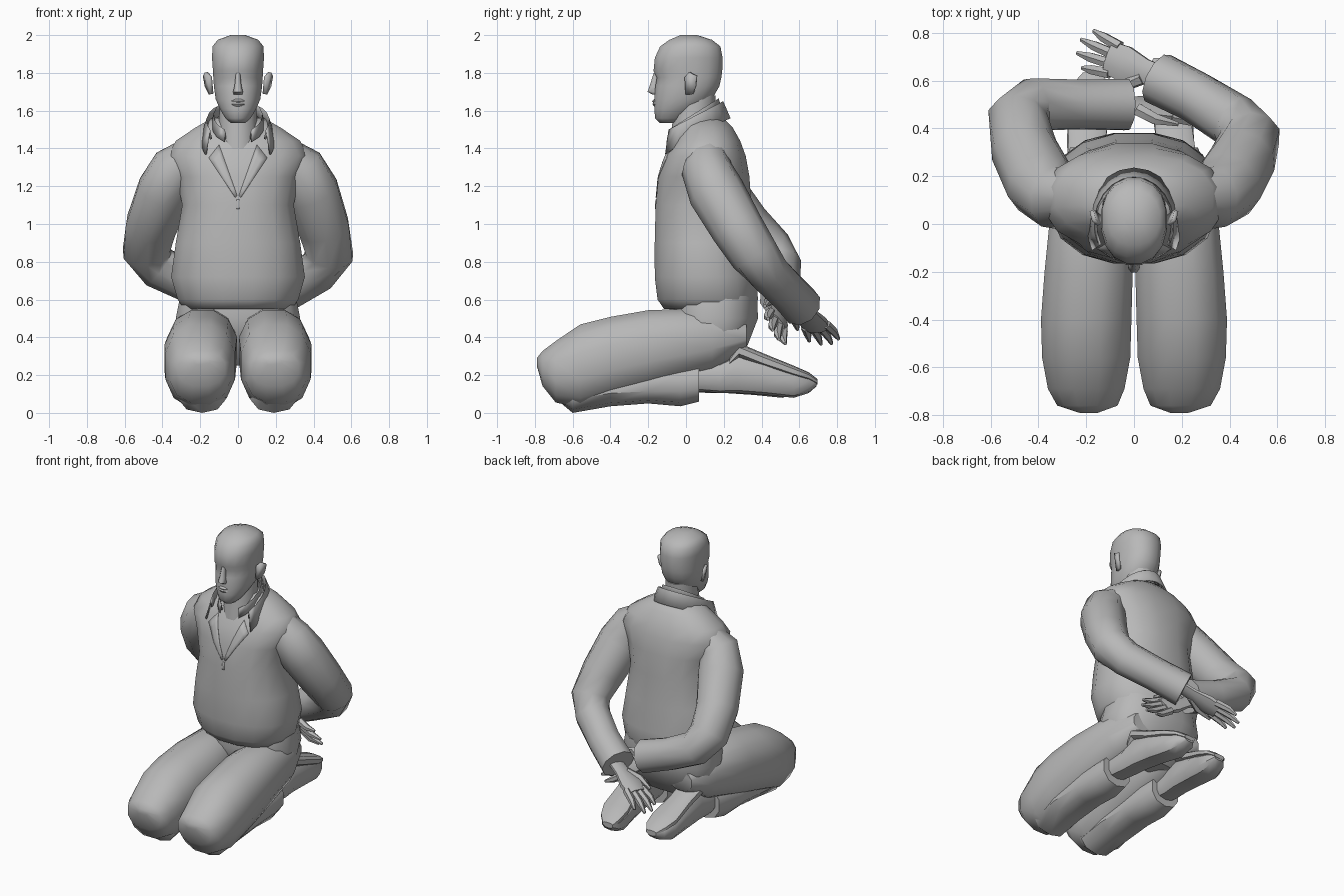
import bpy, bmesh
from math import sin, cos, pi, radians
from mathutils import Vector as V
from mathutils.bvhtree import BVHTree

if "Cube" in bpy.data.objects:
    bpy.data.objects.remove(bpy.data.objects["Cube"])

grey = bpy.data.materials.new("plain grey")
grey.use_nodes = True
grey.diffuse_color = (0.48, 0.48, 0.48, 1)
grey.node_tree.nodes["Principled BSDF"].inputs["Base Color"].default_value = (0.48, 0.48, 0.48, 1)


def finish(name, bm, angle=40, thick=0):
    bmesh.ops.recalc_face_normals(bm, faces=bm.faces)
    mesh = bpy.data.meshes.new(name)
    bm.to_mesh(mesh)
    bm.free()
    ob = bpy.data.objects.new(name, mesh)
    bpy.context.scene.collection.objects.link(ob)
    mesh.materials.append(grey)
    if thick:
        ob.modifiers.new("thickness", "SOLIDIFY").thickness = thick
    bpy.ops.object.select_all(action="DESELECT")
    ob.select_set(True)
    bpy.context.view_layer.objects.active = ob
    bpy.ops.object.shade_smooth_by_angle(angle=radians(angle))
    return ob


def loft(name, rings, n=12, e=2.0, angle=40):
    """Skin superellipse rings, each (centre, half axis u, half axis v)."""
    bm = bmesh.new()
    loops = []
    for c, u, v in rings:
        loop = []
        for i in range(n):
            a = 2 * pi * (i + 0.5) / n
            p, q = cos(a), sin(a)
            p = abs(p) ** (2 / e) * (1 if p > 0 else -1)
            q = abs(q) ** (2 / e) * (1 if q > 0 else -1)
            loop.append(bm.verts.new(V(c) + V(u) * p + V(v) * q))
        loops.append(loop)
    for a, b in zip(loops, loops[1:]):
        for i in range(n):
            bm.faces.new((a[i], a[(i + 1) % n], b[(i + 1) % n], b[i]))
    bm.faces.new(loops[0])
    bm.faces.new(loops[-1])
    return finish(name, bm, angle)


def upright(name, rows, **kw):
    """Rows of height, front y, back y, half width."""
    return loft(name, [((0, (f + b) / 2, z), (w, 0, 0), (0, (b - f) / 2, 0)) for z, f, b, w in rows], **kw)


def lengthwise(name, rows, **kw):
    """Rows of y, centre x, bottom z, top z, half width."""
    return loft(name, [((x, y, (lo + hi) / 2), (w, 0, 0), (0, 0, (hi - lo) / 2)) for y, x, lo, hi, w in rows], **kw)


def limb(name, points, radii, hint=(0, 0, 1), flat=1.0, **kw):
    pts = [V(p) for p in points]
    rings = []
    for i, p in enumerate(pts):
        t = (pts[min(i + 1, len(pts) - 1)] - pts[max(i - 1, 0)]).normalized()
        u = t.cross(V(hint)).normalized()
        rings.append((p, u * radii[i], t.cross(u) * radii[i] * flat))
    return loft(name, rings, **kw)


def flip(rows):
    return [(y, -x, lo, hi, w) for y, x, lo, hi, w in rows]


# Jacket body
jacket = upright("jacket_body", [
    (0.55, -0.12, 0.36, 0.29), (0.60, -0.155, 0.385, 0.325), (0.72, -0.17, 0.38, 0.36),
    (0.90, -0.17, 0.36, 0.335), (1.10, -0.165, 0.35, 0.30), (1.25, -0.15, 0.34, 0.33),
    (1.36, -0.115, 0.32, 0.38), (1.44, -0.065, 0.29, 0.335), (1.51, -0.03, 0.25, 0.23),
    (1.56, 0.0, 0.2, 0.14)], n=16, e=2.3, angle=55)

# Trousers: seat, thighs and shins
upright("trouser_seat", [(0.25, 0.08, 0.22, 0.22), (0.36, -0.05, 0.33, 0.31),
        (0.5, -0.1, 0.385, 0.335), (0.62, -0.08, 0.38, 0.31)], n=16, e=2.4)
thigh = [(0.32, 0.18, 0.34, 0.48, 0.09), (0.14, 0.18, 0.22, 0.56, 0.165), (-0.2, 0.19, 0.12, 0.55, 0.19),
         (-0.4, 0.2, 0.07, 0.515, 0.195), (-0.56, 0.2, 0.02, 0.475, 0.19), (-0.69, 0.2, 0.05, 0.385, 0.165),
         (-0.76, 0.195, 0.14, 0.33, 0.13), (-0.79, 0.19, 0.25, 0.29, 0.04)]
shin = [(-0.66, 0.19, 0.05, 0.2, 0.1), (-0.6, 0.19, 0.0, 0.22, 0.13), (-0.4, 0.2, 0.035, 0.25, 0.14),
        (-0.2, 0.2, 0.05, 0.25, 0.13), (-0.03, 0.2, 0.035, 0.28, 0.12), (0.07, 0.2, 0.06, 0.28, 0.11)]
# Shoes lie with the soles turned up
shoe = [(0.0, 0.2, 0.12, 0.25, 0.07), (0.18, 0.19, 0.105, 0.265, 0.075), (0.27, 0.18, 0.105, 0.31, 0.08),
        (0.42, 0.165, 0.095, 0.28, 0.085), (0.57, 0.145, 0.08, 0.235, 0.09), (0.65, 0.13, 0.105, 0.2, 0.07),
        (0.69, 0.12, 0.14, 0.18, 0.035)]
sole = [(0.23, 0.185, 0.25, 0.29, 0.07), (0.28, 0.18, 0.29, 0.37, 0.085), (0.41, 0.165, 0.24, 0.315, 0.08),
        (0.57, 0.145, 0.19, 0.25, 0.095), (0.65, 0.13, 0.17, 0.215, 0.075), (0.695, 0.12, 0.15, 0.18, 0.04)]
for side, mirror in (("left", lambda r: r), ("right", flip)):
    lengthwise(side + "_thigh", mirror(thigh), n=12, e=2.3, angle=60)
    lengthwise(side + "_shin", mirror(shin), n=10, e=2.3)
    back = 0 if side == "left" else 0.06
    for part, rows in (("shoe", shoe), ("sole", sole)):
        rows = [(y - back, x + back * y * 1.3, lo, hi, w) for y, x, lo, hi, w in rows]
        lengthwise(side + "_" + part, mirror(rows), n=10, e=2.8, angle=35)

# Sleeves folded behind the back
sleeve = [0.09, 0.135, 0.15, 0.14, 0.13, 0.115, 0.108, 0.112]
limb("left_sleeve", [(0.2, 0.12, 1.40), (0.33, 0.11, 1.29), (0.39, 0.16, 1.17), (0.455, 0.27, 0.98), (0.485, 0.36, 0.84),
     (0.42, 0.43, 0.75), (0.26, 0.53, 0.65), (0.1, 0.61, 0.565)], sleeve, hint=(0, 1, 0.3), n=10, angle=50)
limb("right_sleeve", [(-0.2, 0.12, 1.40), (-0.33, 0.11, 1.29), (-0.39, 0.17, 1.17), (-0.46, 0.31, 0.99), (-0.485, 0.44, 0.86),
     (-0.42, 0.5, 0.77), (-0.23, 0.5, 0.68), (-0.03, 0.5, 0.61)], sleeve, hint=(0, 1, 0.3), n=10, angle=50)


def hand(side, wrist, forward, across):
    """Flat palm, four slightly spread fingers and a thumb."""
    w, f, s = V(wrist), V(forward).normalized(), V(across).normalized()
    up = f.cross(s).normalized()
    limb(side + "_palm", [w - f * 0.07, w + f * 0.03, w + f * 0.13, w + f * 0.21], [0.052, 0.055, 0.08, 0.075],
         hint=up, flat=0.4, n=8)
    for i, length in enumerate((0.15, 0.19, 0.185, 0.14)):
        o = (i - 1.5) * 0.04
        base = w + f * 0.18 + s * o
        tip = base + (f + s * o * 2.5).normalized() * length - up * 0.015
        limb(f"{side}_finger_{i + 1}", [base, base.lerp(tip, 0.6) + up * 0.01, tip], [0.025, 0.022, 0.009], hint=up, n=6)
    limb(side + "_thumb", [w + f * 0.03 + s * 0.03, w + f * 0.1 + s * 0.09, w + f * 0.2 + s * 0.11],
         [0.03, 0.026, 0.01], hint=up, n=6)


hand("left", (0.07, 0.63, 0.545), (-0.32, 0.12, -0.175), (-0.35, -0.9, -0.1))
hand("right", (-0.02, 0.5, 0.565), (0.27, -0.03, -0.13), (0.2, -0.5, 0.7))

# Head and neck
upright("neck", [(1.40, -0.09, 0.13, 0.11), (1.5, -0.08, 0.15, 0.105), (1.68, -0.06, 0.16, 0.1)], n=12)
upright("head", [
    (1.535, -0.14, -0.03, 0.04), (1.56, -0.165, 0.0, 0.068), (1.61, -0.17, 0.07, 0.098), (1.66, -0.17, 0.14, 0.12),
    (1.73, -0.165, 0.18, 0.13), (1.775, -0.157, 0.19, 0.133), (1.81, -0.175, 0.195, 0.135), (1.88, -0.168, 0.197, 0.14),
    (1.94, -0.14, 0.185, 0.137), (1.975, -0.09, 0.14, 0.11), (2.0, -0.03, 0.06, 0.04)], n=16, e=2.2, angle=60)
upright("nose", [(1.685, -0.178, -0.14, 0.024), (1.70, -0.206, -0.14, 0.028), (1.73, -0.195, -0.14, 0.02),
        (1.80, -0.172, -0.14, 0.012)], n=8, angle=60)
upright("lips", [(1.618, -0.165, -0.14, 0.03), (1.634, -0.178, -0.14, 0.036), (1.643, -0.173, -0.14, 0.036),
        (1.651, -0.18, -0.14, 0.036), (1.665, -0.165, -0.14, 0.03)], n=10, angle=50)
for s, side in ((1, "left"), (-1, "right")):
    # Ears
    bm = bmesh.new()
    bm.faces.new([bm.verts.new((s * x, y, z)) for x, y, z in (
        (0.138, 0.0, 1.78), (0.16, 0.02, 1.805), (0.17, 0.06, 1.785), (0.16, 0.055, 1.73), (0.14, 0.04, 1.69),
        (0.13, 0.005, 1.69))])
    finish(side + "_ear", bm, 30, 0.018)


def collar(name, half_turn, radius, flare, back, front, depth_back, depth_front, cy, stretch):
    """Open band wrapped around the neck, folded down with longer front tips."""
    bm = bmesh.new()
    rows = []
    for i in range(15):
        a = radians(half_turn) * (i / 7 - 1)
        t = (1 - cos(a)) / (1 - cos(radians(half_turn)))
        depth = depth_back + (depth_front - depth_back) * t ** 3
        z = back + (front - back) * t
        x, y = sin(a), cos(a) * stretch
        rows.append([bm.verts.new((x * r, cy + y * r, h)) for r, h in (
            (radius, z - 0.05), (radius + 0.012, z), (radius + flare, z - depth))])
    for p, q in zip(rows, rows[1:]):
        for j in range(2):
            bm.faces.new((p[j], q[j], q[j + 1], p[j + 1]))
    finish(name, bm, 40, 0.012)


collar("jacket_collar", 118, 0.155, 0.045, 1.65, 1.5, 0.09, 0.13, 0.0, 1.18)
collar("shirt_collar", 148, 0.118, 0.025, 1.665, 1.5, 0.05, 0.065, 0.03, 1.1)

# Thin panels laid on the jacket front: lapels and zip
bm = bmesh.new()
bm.from_mesh(jacket.data)
tree = BVHTree.FromBMesh(bm)
bm.free()


def panel(name, corners):
    bm = bmesh.new()
    a, b, c, d = [V(p) for p in corners]
    grid = []
    for i in range(7):
        row = []
        for j in range(4):
            p = a.lerp(b, i / 6).lerp(d.lerp(c, i / 6), j / 3)
            hit = tree.ray_cast(V((p.x, -1, p.y)), V((0, 1, 0)))[0]
            row.append(bm.verts.new((p.x, hit.y - 0.004, p.y)))
        grid.append(row)
    for p, q in zip(grid, grid[1:]):
        for j in range(3):
            bm.faces.new((p[j], q[j], q[j + 1], p[j + 1]))
    finish(name, bm, 40, 0.006)


for s, side in ((1, "left"), (-1, "right")):
    panel(side + "_lapel", [(s * 0.004, 1.15), (s * 0.1, 1.42), (s * 0.155, 1.35), (s * 0.015, 1.14)])
panel("zip_pull", [(-0.008, 1.08), (-0.008, 1.13), (0.008, 1.13), (0.008, 1.08)])
